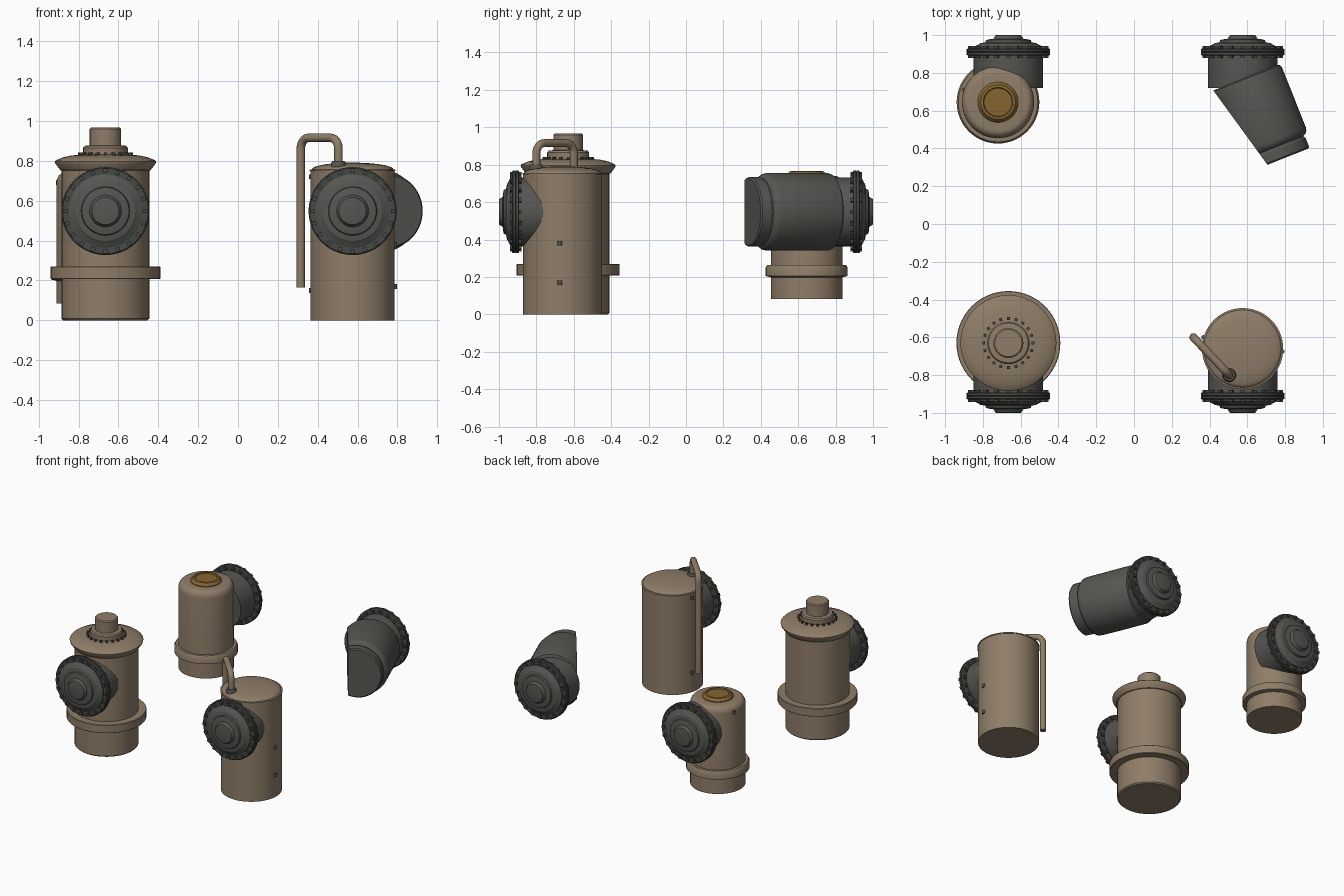
import bpy, bmesh, math
from mathutils import Matrix, Vector

if "Cube" in bpy.data.objects:
    bpy.data.objects.remove(bpy.data.objects["Cube"])


def material(name, rgb):
    m = bpy.data.materials.new(name)
    m.diffuse_color = (*rgb, 1)
    m.use_nodes = True
    m.node_tree.nodes["Principled BSDF"].inputs["Base Color"].default_value = m.diffuse_color
    return m


TAN = material("tan_metal", (0.275, 0.208, 0.140))
DARK = material("dark_iron", (0.092, 0.094, 0.082))
BOLT = material("dark_bolts", (0.062, 0.065, 0.059))
GOLD = material("brass_cap", (0.235, 0.130, 0.030))


def finish(bm, name, mat):
    bmesh.ops.remove_doubles(bm, verts=bm.verts, dist=1e-5)
    bmesh.ops.recalc_face_normals(bm, faces=bm.faces)
    me = bpy.data.meshes.new(name)
    bm.to_mesh(me)
    bm.free()
    me.shade_smooth()
    me.set_sharp_from_angle(angle=math.radians(32))
    me.materials.append(mat)
    ob = bpy.data.objects.new(name, me)
    bpy.context.collection.objects.link(ob)
    return ob


def revolve(name, profile, mat, matrix, cut=None, seg=56):
    """Closed solid of revolution from (radius, height) points."""
    bm = bmesh.new()
    vs = [bm.verts.new((r, 0, z)) for r, z in [(0, profile[0][1])] + profile + [(0, profile[-1][1])]]
    es = [bm.edges.new(p) for p in zip(vs, vs[1:])]
    bmesh.ops.spin(bm, geom=vs + es, cent=(0, 0, 0), axis=(0, 0, 1),
                   angle=math.tau, steps=seg, use_merge=True)
    bmesh.ops.remove_doubles(bm, verts=bm.verts, dist=1e-5)
    bm.transform(matrix)
    if cut:
        bmesh.ops.bisect_plane(bm, geom=bm.verts[:] + bm.edges[:] + bm.faces[:],
                               plane_co=cut[0], plane_no=cut[1], clear_outer=True)
        bmesh.ops.holes_fill(bm, edges=[e for e in bm.edges if e.is_boundary], sides=0)
    return finish(bm, name, mat)


def at(x, y, z=0):
    return Matrix.Translation((x, y, z))


def stud_ring(name, count, ring, size, z0, z1, mat, matrix):
    bm = bmesh.new()
    for i in range(count):
        m = (matrix @ Matrix.Rotation(math.tau * i / count, 4, 'Z')
             @ at(ring, 0, (z0 + z1) / 2) @ Matrix.Diagonal((size, size, z1 - z0, 1)))
        bmesh.ops.create_cube(bm, size=1, matrix=m)
    return finish(bm, name, mat)


def port(name, x, side, inner):
    """Side pipe with bolted, stepped cover, facing along y (side = -1 or 1)."""
    m = at(x, 0, 0.548) @ Matrix.Rotation(-side * math.pi / 2, 4, 'X')
    revolve(name + "_pipe", [(0.184, inner), (0.184, 0.90)], DARK, m)
    revolve(name + "_flange", [(0.215, 0.892), (0.221, 0.896), (0.221, 0.908), (0.216, 0.910),
                               (0.221, 0.912), (0.221, 0.925), (0.215, 0.930)], BOLT, m)
    revolve(name + "_cover", [(0.184, 0.92), (0.184, 0.936), (0.172, 0.944), (0.155, 0.952),
                              (0.150, 0.957), (0.122, 0.962), (0.118, 0.974), (0.100, 0.978),
                              (0.080, 0.980), (0.068, 0.999), (0.064, 1.0)], DARK, m)
    stud_ring(name + "_bolts", 20, 0.202, 0.021, 0.880, 0.942, BOLT, m)


# Tank with wide lid, front left
A = at(-0.665, -0.63)
revolve("lidded_tank_body", [(0.212, 0), (0.22, 0.008), (0.22, 0.76)], TAN, A)
revolve("lidded_tank_band", [(0.272, 0.207), (0.275, 0.210), (0.275, 0.267), (0.272, 0.27)], TAN, A)
revolve("lidded_tank_lid", [(0.215, 0.75), (0.226, 0.753), (0.252, 0.787), (0.254, 0.797),
                            (0.248, 0.803), (0.215, 0.817), (0.17, 0.827), (0.11, 0.832)], TAN, A)
revolve("lidded_tank_collar", [(0.112, 0.82), (0.112, 0.865), (0.105, 0.875), (0.08, 0.878)], TAN, A)
revolve("lidded_tank_cap", [(0.079, 0.87), (0.079, 0.96), (0.072, 0.967)], TAN, A)
stud_ring("lidded_tank_studs", 20, 0.13, 0.015, 0.82, 0.842, BOLT, A)
port("lidded_tank_port", -0.665, -1, 0.70)

# Domed tank with bent pipe, front right
B = at(0.575, -0.66)
revolve("domed_tank_body", [(0.211, 0), (0.211, 0.752)], TAN, B)
revolve("domed_tank_top", [(0.215, 0.748), (0.215, 0.755)] +
        [(0.205 * math.cos(a), 0.757 + 0.034 * math.sin(a))
         for a in [i * math.pi / 18 for i in range(9)]], TAN, B)
port("domed_tank_port", 0.575, -1, 0.72)


def bent_pipe():
    p, q = Vector((0.315, -0.60, 0)), Vector((0.504, -0.80, 0))
    d, bend, top = (q - p).normalized(), 0.055, 0.915
    pts = [p + Vector((0, 0, 0.165))]
    for base, s, angles in ((p, 1, range(0, 91, 15)), (q, -1, range(90, -1, -15))):
        for a in angles:
            t = math.radians(a)
            pts.append(base + s * d * bend * (1 - math.cos(t))
                       + Vector((0, 0, top - bend + bend * math.sin(t))))
    pts.append(q + Vector((0, 0, 0.77)))
    # Sweep a circle in the vertical plane of the pipe
    side = d.cross(Vector((0, 0, 1)))
    bm = bmesh.new()
    rings = []
    for i, c in enumerate(pts):
        tan = (pts[min(i + 1, len(pts) - 1)] - pts[max(i - 1, 0)]).normalized()
        up = side.cross(tan)
        rings.append([bm.verts.new(c + 0.0215 * (side * math.cos(k * math.tau / 16)
                                                 + up * math.sin(k * math.tau / 16)))
                      for k in range(16)])
    for r, s in zip(rings, rings[1:]):
        for k in range(16):
            bm.faces.new((r[k], r[(k + 1) % 16], s[(k + 1) % 16], s[k]))
    bm.faces.new(rings[0])
    bm.faces.new(rings[-1])
    finish(bm, "bent_pipe", TAN)


bent_pipe()
revolve("pipe_collar", [(0.036, 0.76), (0.036, 0.79), (0.03, 0.80)], DARK, at(0.504, -0.80), seg=24)

# Small dark brackets and studs on the tank walls
for i, (x, y, z) in enumerate([(0.368, -0.60, 0.72), (0.368, -0.60, 0.15), (0.785, -0.675, 0.38),
                               (0.785, -0.675, 0.17), (-0.90, 0.71, 0.69)]):
    revolve(f"wall_stud_{i}", [(0.012, -0.012), (0.012, 0.012)], DARK, at(x, y, z), seg=12)

# Raised rounded tank with brass cap, back left
C = at(-0.72, 0.645)
revolve("rounded_tank_body", [(0.191, 0.083), (0.191, 0.69)] +
        [(0.151 + 0.04 * math.cos(a), 0.69 + 0.05 * math.sin(a))
         for a in [i * math.pi / 12 for i in range(1, 7)]], TAN, C)
revolve("rounded_tank_band", [(0.191, 0.198), (0.219, 0.205), (0.219, 0.25), (0.21, 0.265)], TAN, C)
revolve("brass_cap", [(0.107, 0.73), (0.107, 0.745), (0.092, 0.764), (0.078, 0.766),
                      (0.074, 0.758)], GOLD, C)
port("rounded_tank_port", -0.665, 1, 0.72)

# Angled dark drum, sliced by an upright plane, back right
D = at(0.583, 0.77, 0.548) @ Vector((0.37, -0.929, 0)).to_track_quat('Z', 'Y').to_matrix().to_4x4()
revolve("angled_drum", [(0.19, -0.002), (0.203, 0.005), (0.208, 0.02), (0.208, 0.36),
                        (0.204, 0.378), (0.194, 0.392), (0.180, 0.398), (0.180, 0.403),
                        (0.186, 0.412), (0.186, 0.462), (0.178, 0.47)], DARK, D,
        cut=(Vector((0.425, 0.70, 0)), Vector((-0.81, -0.59, 0))))
port("angled_drum_port", 0.575, 1, 0.72)
